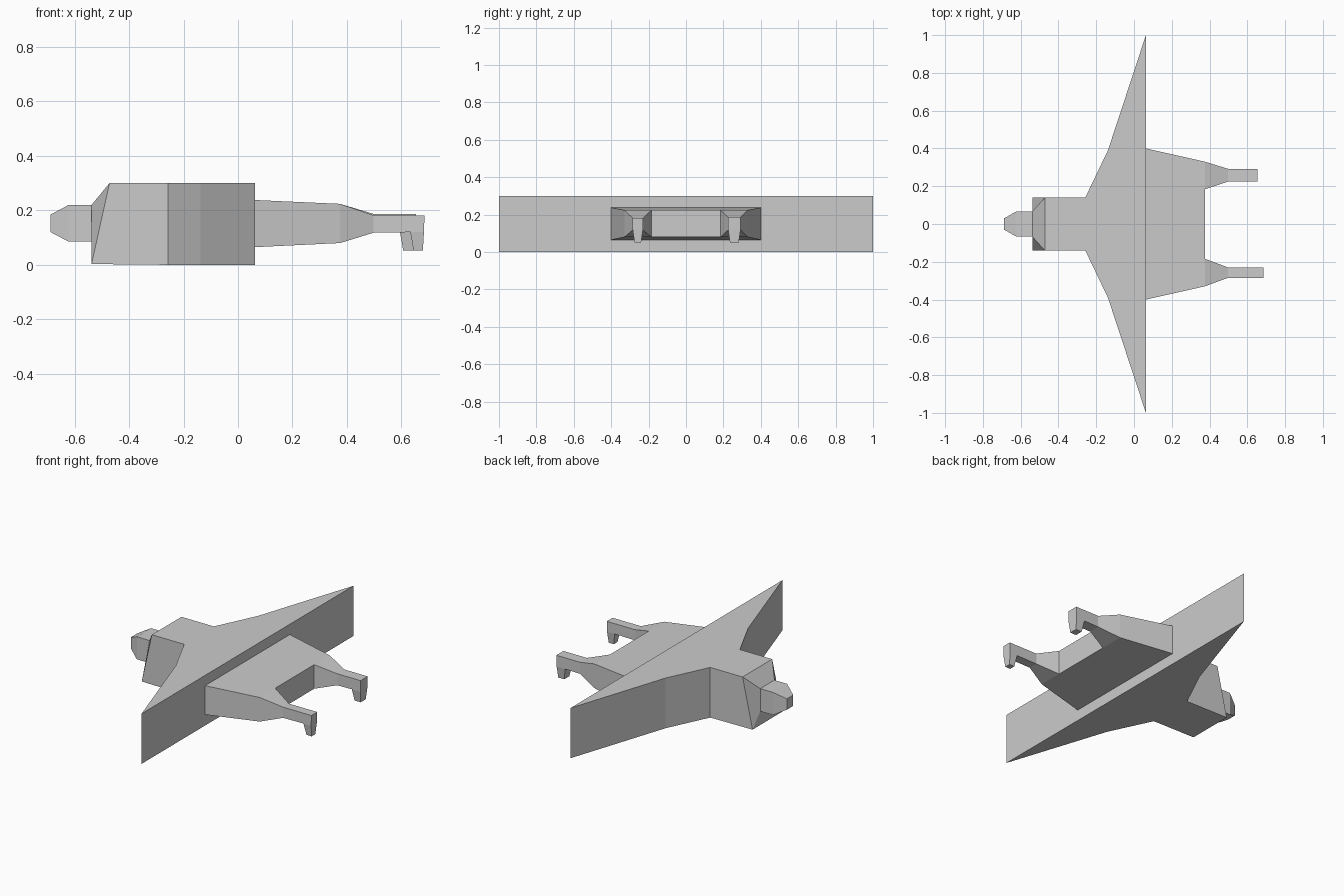
import bpy, bmesh

if "Cube" in bpy.data.objects:
    bpy.data.objects.remove(bpy.data.objects["Cube"])


def ring_x(x, y0, y1, z0, z1, x_top=None):
    """Rectangle across x; the upper edge may be set back to x_top."""
    xt = x if x_top is None else x_top
    return [(x, y0, z0), (x, y1, z0), (xt, y1, z1), (xt, y0, z1)]


def ring_z(z, x0, x1, y0, y1):
    return [(x0, y0, z), (x1, y0, z), (x1, y1, z), (x0, y1, z)]


def loft(name, rings):
    """Skin a chain of four-cornered rings into a closed flat-faced part."""
    bm = bmesh.new()
    loops = [[bm.verts.new(p) for p in r] for r in rings]
    for a, b in zip(loops, loops[1:]):
        for i in range(4):
            j = (i + 1) % 4
            bm.faces.new((a[i], a[j], b[j], b[i]))
    bm.faces.new(loops[0])
    bm.faces.new(loops[-1])
    bmesh.ops.recalc_face_normals(bm, faces=bm.faces)
    mesh = bpy.data.meshes.new(name)
    bm.to_mesh(mesh)
    bm.free()
    obj = bpy.data.objects.new(name, mesh)
    bpy.context.collection.objects.link(obj)
    return obj


# Nose with tapered tip
loft("nose", [
    ring_x(-0.688, -0.03, 0.03, 0.12, 0.185),
    ring_x(-0.622, -0.067, 0.067, 0.085, 0.22),
    ring_x(-0.538, -0.067, 0.067, 0.085, 0.22),
])

# Neck and swept wings, front face sloping back around the nose
loft("wing_body", [
    ring_x(-0.538, -0.067, 0.067, 0.085, 0.22),
    ring_x(-0.538, -0.14, 0.14, 0.003, 0.30, x_top=-0.472),
    ring_x(-0.258, -0.14, 0.14, 0.0, 0.30),
    ring_x(-0.138, -0.39, 0.39, 0.0, 0.30),
    ring_x(0.063, -1.0, 1.0, 0.0, 0.30),
])

# Rear body
loft("rear_body", [
    ring_x(0.063, -0.40, 0.40, 0.065, 0.238),
    ring_x(0.375, -0.33, 0.33, 0.08, 0.224),
])

# Two rear booms with downturned feet; the left one is slightly shorter
for name, side, inner, outer, foot0, foot1, top in (
        ("right", -1, 0.23, 0.285, 0.633, 0.685, 0.182),
        ("left", 1, 0.225, 0.292, 0.595, 0.653, 0.187)):
    a, b = side * inner, side * outer
    loft(name + "_boom", [
        ring_x(0.375, side * 0.184, side * 0.33, 0.08, 0.224),
        ring_x(0.498, a, b, 0.118, top),
        ring_x(foot0, a, b, 0.12, top),
    ])
    loft(name + "_foot", [
        ring_z(top, foot0, foot1, a, b),
        ring_z(0.12, foot0, foot1 - 0.002, a, b),
        ring_z(0.052, foot0 + 0.012, foot1 - 0.006,
               a + side * 0.01, b - side * 0.01),
    ])
